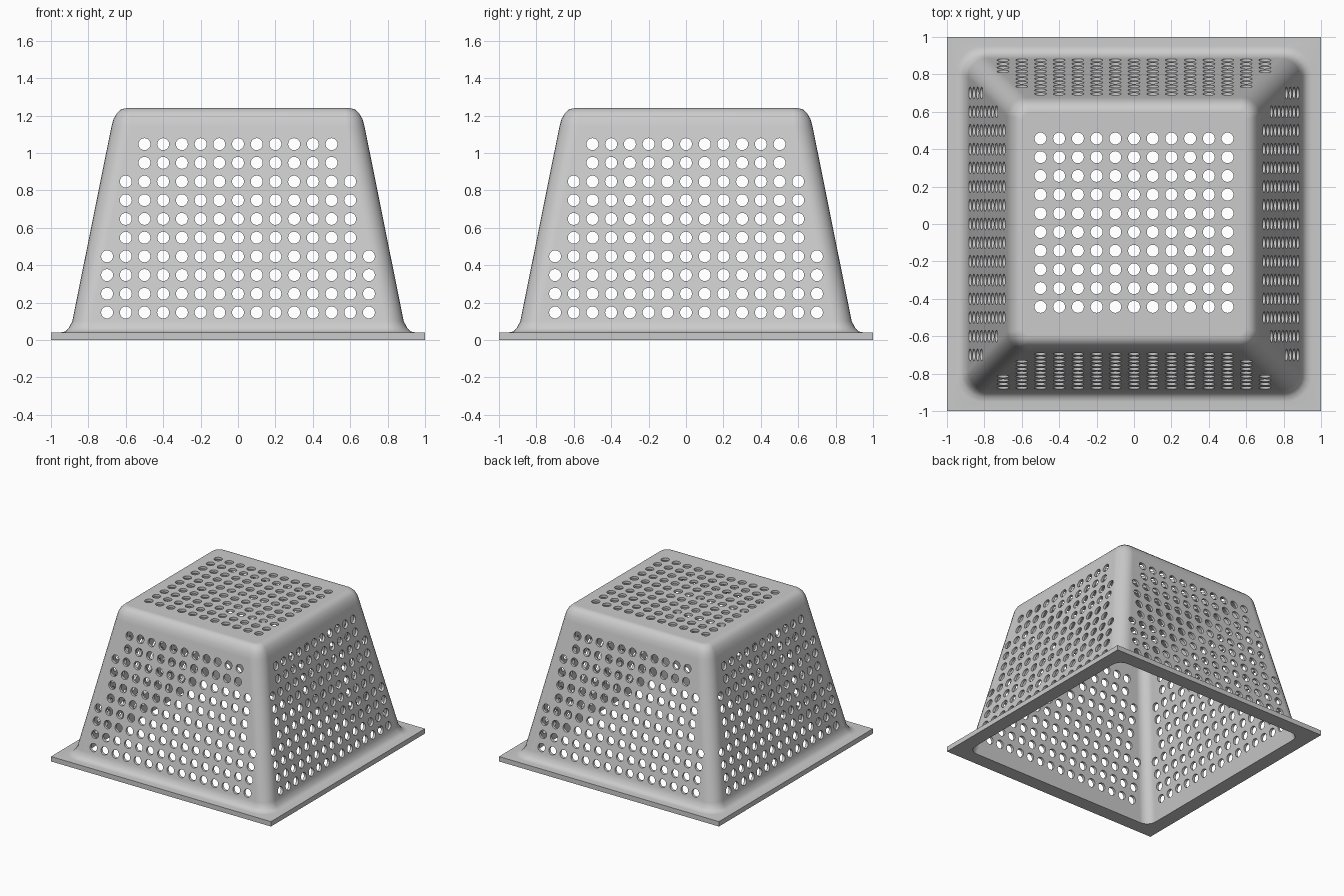
import bpy, bmesh
from math import sin, cos, pi, radians
from mathutils import Matrix, Vector

if "Cube" in bpy.data.objects:
    bpy.data.objects.remove(bpy.data.objects["Cube"])

SEG = 6            # segments per rounded corner
HOLE_R = 0.032


def make_object(name, bm):
    mesh = bpy.data.meshes.new(name)
    bm.to_mesh(mesh)
    bm.free()
    obj = bpy.data.objects.new(name, mesh)
    bpy.context.collection.objects.link(obj)
    return obj


def rounded_square(bm, half, z, r):
    verts = []
    for c in range(4):
        sx, sy = [(1, 1), (-1, 1), (-1, -1), (1, -1)][c]
        for i in range(SEG + 1):
            a = (c + i / SEG) * pi / 2
            verts.append(bm.verts.new((sx * (half - r) + r * cos(a),
                                       sy * (half - r) + r * sin(a), z)))
    return verts


# Basket shell: one closed section (half width, height, corner radius)
profile = [
    # inner surface, top to bottom
    (0.59, 1.22, 0.03), (0.62, 1.212, 0.045), (0.645, 1.185, 0.065), (0.657, 1.14, 0.08),
    (0.885, 0.0, 0.08),
    # square flange
    (1.0, 0.0, 0.0), (1.0, 0.04, 0.0),
    # outer surface, bottom to top
    (0.95, 0.04, 0.14), (0.925, 0.045, 0.125), (0.905, 0.063, 0.11), (0.886, 0.1, 0.1),
    (0.677, 1.14, 0.1), (0.666, 1.18, 0.09), (0.648, 1.212, 0.075),
    (0.625, 1.233, 0.06), (0.595, 1.24, 0.045),
]
bm = bmesh.new()
loops = [rounded_square(bm, *p) for p in profile]
for a, b in zip(loops, loops[1:]):
    for i in range(len(a)):
        j = (i + 1) % len(a)
        bm.faces.new((a[i], a[j], b[j], b[i]))
bm.faces.new(loops[0])
bm.faces.new(loops[-1])
bmesh.ops.remove_doubles(bm, verts=bm.verts[:], dist=1e-5)
bmesh.ops.recalc_face_normals(bm, faces=bm.faces[:])
basket = make_object("perforated_basket", bm)

# Hole cutters: short pins through each wall and the top
bm = bmesh.new()


def pin(matrix):
    bmesh.ops.create_cone(bm, cap_ends=True, segments=20, radius1=HOLE_R,
                          radius2=HOLE_R, depth=0.1, matrix=matrix)


for side in range(4):
    turn = Matrix.Rotation(side * pi / 2, 4, 'Z')
    for row in range(10):
        z = 0.147 + 0.1 * row
        n = 7 if row < 4 else 6 if row < 8 else 5
        for k in range(-n, n + 1):
            # keep the columns aligned through opposite walls
            pos = Vector((k * 0.1, -(0.895 - 0.2 * z), z))
            pin(turn @ Matrix.Translation(pos) @ Matrix.Rotation(pi / 2, 4, 'X'))
for i in range(-5, 6):
    for j in range(10):
        pin(Matrix.Translation((i * 0.1, -0.443 + 0.1 * j, 1.23)))
cutter = make_object("hole_cutter", bm)
cutter.hide_render = True

# Punch the holes
mod = basket.modifiers.new("holes", 'BOOLEAN')
mod.operation = 'DIFFERENCE'
mod.solver = 'MANIFOLD'
mod.object = cutter
bpy.context.view_layer.objects.active = basket
basket.select_set(True)
bpy.ops.object.modifier_apply(modifier=mod.name)
bpy.data.objects.remove(cutter)

# Smooth shading with flat walls kept flat
bpy.ops.object.shade_smooth_by_angle(angle=radians(35))
weighted = basket.modifiers.new("flat_walls", 'WEIGHTED_NORMAL')
weighted.keep_sharp = True
